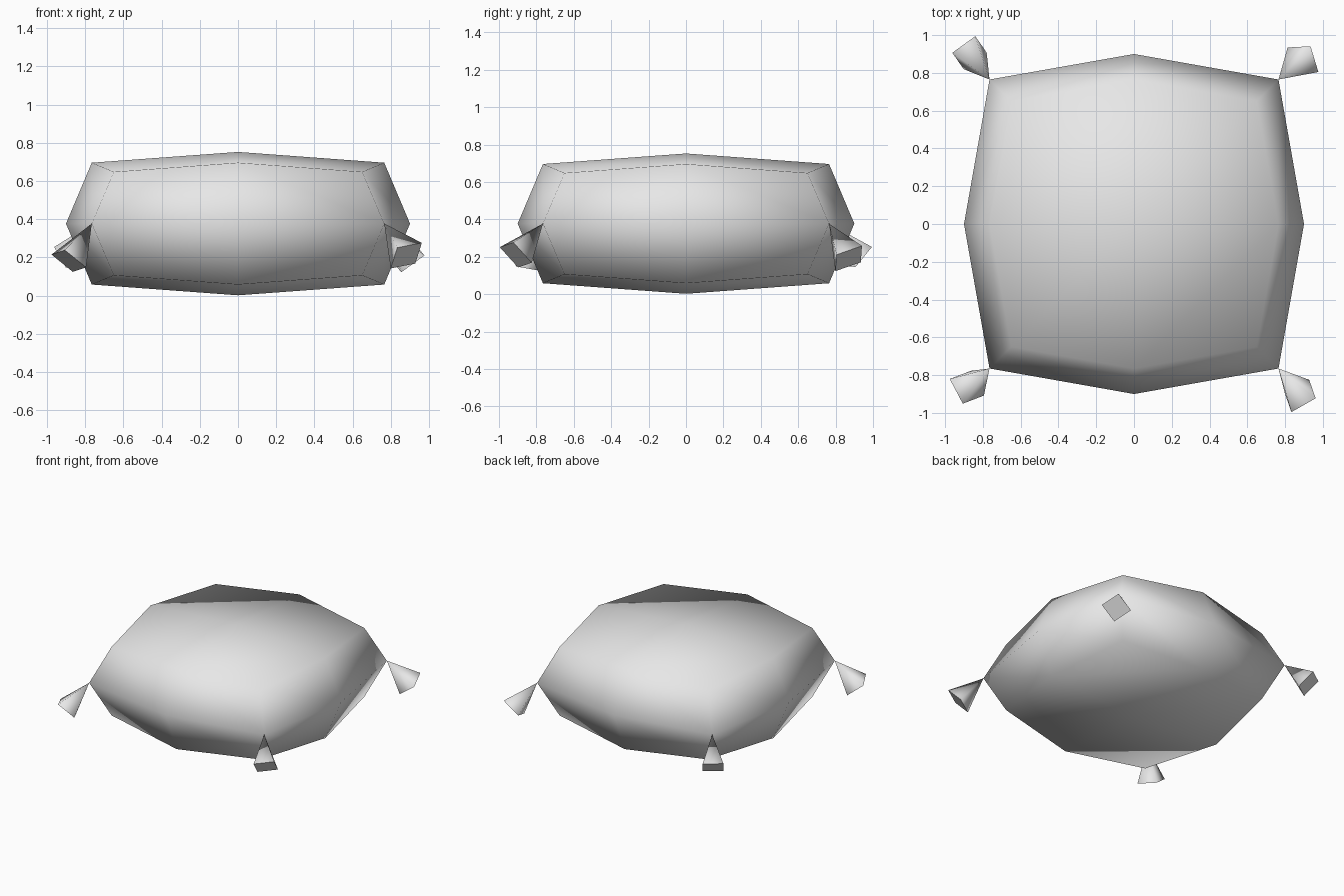
import bpy
import bmesh
from mathutils import Matrix, Vector

old = bpy.data.objects.get("Cube")
if old:
    bpy.data.objects.remove(old, do_unlink=True)

# Single fabric colour
fabric = bpy.data.materials.new("grey_fabric")
fabric.use_nodes = True
grey = (0.8, 0.8, 0.8, 1)
fabric.diffuse_color = grey
fabric.node_tree.nodes["Principled BSDF"].inputs["Base Color"].default_value = grey

HALF = Vector((0.9, 0.9, 0.375))
MID_Z = 0.377
EDGE, CORNER = 0.85, 0.722
SEAM = HALF.x * EDGE


def make_object(name, bm):
    bmesh.ops.recalc_face_normals(bm, faces=bm.faces)
    mesh = bpy.data.meshes.new(name)
    bm.to_mesh(mesh)
    bm.free()
    mesh.materials.append(fabric)
    obj = bpy.data.objects.new(name, mesh)
    bpy.context.collection.objects.link(obj)
    return obj


# Pillow: a cube cut once each way, with its edges and corners drawn in
bm = bmesh.new()
bmesh.ops.create_cube(bm, size=2)
bmesh.ops.subdivide_edges(bm, edges=bm.edges[:], cuts=1, use_grid_fill=True)
pull = {1: 1.0, 2: EDGE, 3: CORNER}
for v in bm.verts:
    count = sum(abs(c) > 0.5 for c in v.co)
    v.co = Vector([c * h * pull[count] for c, h in zip(v.co, HALF)])
    v.co.z += MID_Z
for f in bm.faces:
    f.smooth = True
make_object("cushion", bm)


def tassel(name, sx, sy, centre, corner):
    """Four-sided cone from a cushion corner to a square base."""
    tip = Vector((sx * SEAM, sy * SEAM, MID_Z))
    centre = Vector(centre)
    axis = (centre - tip).normalized()
    u = Vector(corner) - centre
    u = (u - axis * u.dot(axis)).normalized()
    w = axis.cross(u)
    bm = bmesh.new()
    bmesh.ops.create_cone(bm, cap_ends=True, segments=4, radius1=0.0,
                          radius2=0.106, depth=0.25)
    bmesh.ops.remove_doubles(bm, verts=bm.verts[:], dist=0.001)
    # Put the tip at the origin and the first base corner on local x
    base = max(bm.verts, key=lambda v: (round(v.co.z, 3), v.co.x))
    turn = Vector((1, 0)).angle_signed(base.co.xy)
    bm.transform(Matrix.Rotation(turn, 4, "Z") @ Matrix.Translation((0, 0, 0.125)))
    frame = Matrix((u, w, axis)).transposed().to_4x4()
    bm.transform(Matrix.Translation(tip) @ frame)
    for f in bm.faces:
        f.smooth = len(f.verts) == 3
    make_object(name, bm)


# Tassels, each turned a little differently
tassel("front_left_tassel", 1, -1, (0.88, -0.91, 0.21), (0.96, -0.92, 0.28))
tassel("front_right_tassel", -1, -1, (-0.88, -0.86, 0.19), (-0.97, -0.825, 0.21))
tassel("back_left_tassel", 1, 1, (0.895, 0.87, 0.19), (0.94, 0.945, 0.25))
tassel("back_right_tassel", -1, 1, (-0.877, 0.915, 0.19), (-0.965, 0.91, 0.25))
